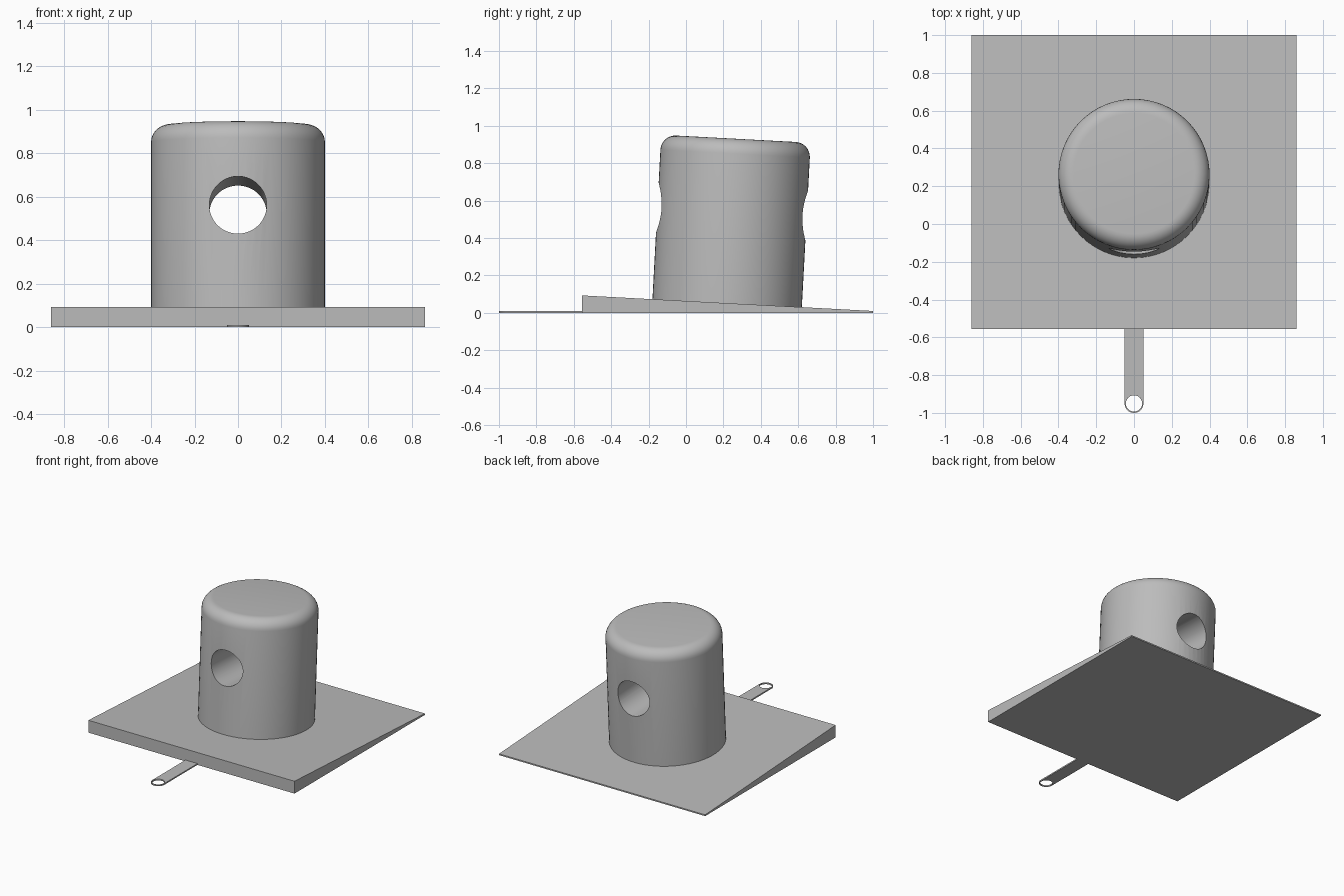
import bpy, bmesh, math
from mathutils import Matrix, Vector

cube = bpy.data.objects.get("Cube")
if cube:
    bpy.data.objects.remove(cube, do_unlink=True)

grey = bpy.data.materials.new("light grey")
grey.use_nodes = True
colour = (0.5, 0.5, 0.5, 1)
grey.diffuse_color = colour
grey.node_tree.nodes["Principled BSDF"].inputs["Base Color"].default_value = colour

FRONT, BACK, HIGH, LOW = -0.555, 1.0, 0.093, 0.01
TILT = math.atan2(HIGH - LOW, BACK - FRONT)


def add_object(name, bm):
    bmesh.ops.recalc_face_normals(bm, faces=bm.faces[:])
    mesh = bpy.data.meshes.new(name)
    bm.to_mesh(mesh)
    bm.free()
    mesh.materials.append(grey)
    obj = bpy.data.objects.new(name, mesh)
    bpy.context.collection.objects.link(obj)
    return obj


def prism(name, outline, offset):
    """Extrude a closed outline along an offset."""
    bm = bmesh.new()
    face = bm.faces.new([bm.verts.new(p) for p in outline])
    grown = bmesh.ops.extrude_face_region(bm, geom=[face])["geom"]
    verts = [g for g in grown if isinstance(g, bmesh.types.BMVert)]
    bmesh.ops.translate(bm, verts=verts, vec=offset)
    return add_object(name, bm)


def cylinder(name, radius, depth):
    bm = bmesh.new()
    bmesh.ops.create_cone(bm, cap_ends=True, segments=64,
                          radius1=radius, radius2=radius, depth=depth)
    return add_object(name, bm)


def cut(obj, cutter):
    """Subtract the cutter, then discard it."""
    cutter.hide_render = True
    mod = obj.modifiers.new("hole", "BOOLEAN")
    mod.operation, mod.solver, mod.object = "DIFFERENCE", "EXACT", cutter
    bpy.ops.object.select_all(action="DESELECT")
    bpy.context.view_layer.objects.active = obj
    obj.select_set(True)
    bpy.ops.object.modifier_apply(modifier=mod.name)
    bpy.data.objects.remove(cutter, do_unlink=True)
    bpy.ops.object.shade_smooth_by_angle(angle=math.radians(30))


# Wedge base plate, thick at the front
W = 0.86
prism("wedge_base", [(-W, FRONT, 0), (-W, BACK, 0), (-W, BACK, LOW), (-W, FRONT, HIGH)],
      (2 * W, 0, 0))

# Round post with a filleted top, lathed and set square to the sloping plate
R, H, F = 0.4, 0.88, 0.08
profile = [(0, -0.02), (R, -0.02)]
for i in range(9):
    a = i / 8 * math.pi / 2
    profile.append((R - F + F * math.cos(a), H - F + F * math.sin(a)))
profile.append((0, H))
bm = bmesh.new()
verts = [bm.verts.new((r, 0, z)) for r, z in profile]
edges = [bm.edges.new(pair) for pair in zip(verts, verts[1:])]
bmesh.ops.spin(bm, geom=verts + edges, axis=(0, 0, 1), cent=(0, 0, 0),
               steps=64, angle=2 * math.pi)
bmesh.ops.remove_doubles(bm, verts=bm.verts[:], dist=0.0005)
flat = math.radians(0.1)
bmesh.ops.dissolve_limit(bm, angle_limit=flat, verts=bm.verts[:], edges=bm.edges[:])
post = add_object("post", bm)
place = Matrix.Translation((0, 0.22, 0.052)) @ Matrix.Rotation(-TILT, 4, "X")
post.data.transform(place)

# Cross hole through the post, front to back
drill = cylinder("post_drill", 0.132, 2)
drill.data.transform(place @ Matrix.Translation((0, 0, 0.49))
                     @ Matrix.Rotation(math.pi / 2, 4, "X"))
cut(post, drill)

# Thin tongue with a rounded end and an eyelet
T, END = 0.05, -0.95
outline = [(T, FRONT + 0.01, 0), (-T, FRONT + 0.01, 0)]
for i in range(25):
    a = math.pi + i / 24 * math.pi
    outline.append((T * math.cos(a), END + T * math.sin(a), 0))
tongue = prism("tongue", outline, (0, 0, LOW))
punch = cylinder("tongue_punch", 0.043, 0.2)
punch.data.transform(Matrix.Translation((0, END, 0)))
cut(tongue, punch)
